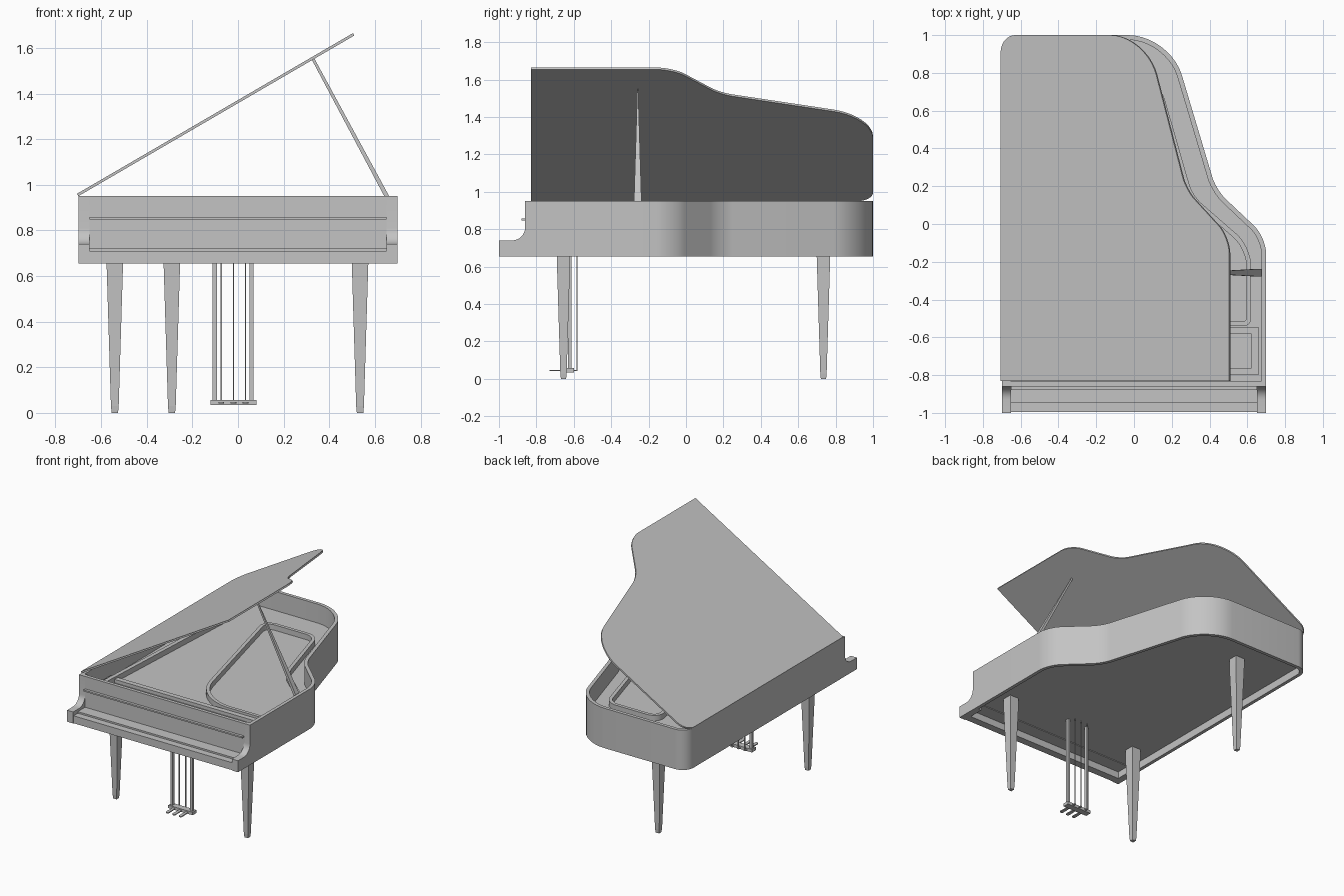
import bpy, bmesh, math
from mathutils import Vector, Matrix

cube = bpy.data.objects.get("Cube")
if cube:
    bpy.data.objects.remove(cube, do_unlink=True)

grey = bpy.data.materials.new("plain grey")
grey.use_nodes = True
COLOUR = (0.55, 0.55, 0.55, 1)
grey.diffuse_color = COLOUR
grey.node_tree.nodes["Principled BSDF"].inputs["Base Color"].default_value = COLOUR


def finish(name, bm, smooth=False):
    bmesh.ops.recalc_face_normals(bm, faces=bm.faces)
    mesh = bpy.data.meshes.new(name)
    bm.to_mesh(mesh)
    bm.free()
    mesh.materials.append(grey)
    obj = bpy.data.objects.new(name, mesh)
    bpy.context.collection.objects.link(obj)
    if smooth:
        bpy.ops.object.select_all(action='DESELECT')
        obj.select_set(True)
        bpy.context.view_layer.objects.active = obj
        bpy.ops.object.shade_smooth_by_angle(angle=math.radians(30))
    return obj


def fillet(corners, steps=10):
    """Round each (x, y, tangent length) corner of a closed loop."""
    out = []
    for i, (x, y, t) in enumerate(corners):
        p = Vector((x, y))
        if t == 0:
            out.append(p)
            continue
        a = p + (Vector(corners[i - 1][:2]) - p).normalized() * t
        b = p + (Vector(corners[(i + 1) % len(corners)][:2]) - p).normalized() * t
        ha, hb = a.lerp(p, 0.55), b.lerp(p, 0.55)
        for k in range(steps + 1):
            u = k / steps
            v = 1 - u
            out.append(a * v**3 + ha * 3 * v * v * u + hb * 3 * v * u * u + b * u**3)
    return out


def inset(loop, d):
    """Move a clockwise loop inward by d."""
    out = []
    for i, p in enumerate(loop):
        e1 = (p - loop[i - 1]).normalized()
        e2 = (loop[(i + 1) % len(loop)] - p).normalized()
        n1, n2 = Vector((e1.y, -e1.x)), Vector((e2.y, -e2.x))
        out.append(p + (n1 + n2) * d / (1 + n1.dot(n2)))
    return out


def prism(name, loop, lo, hi, hole=None, axis='Z', smooth=False):
    """Extrude a loop between two levels, with an optional matching hole."""
    bm = bmesh.new()

    def ring(pts, h):
        return [bm.verts.new((p[0], p[1], h) if axis == 'Z' else (h, p[0], p[1])) for p in pts]

    def bridge(a, b):
        for i in range(len(a)):
            bm.faces.new((a[i - 1], a[i], b[i], b[i - 1]))

    bottom, top = ring(loop, lo), ring(loop, hi)
    bridge(bottom, top)
    if hole:
        hole_bottom, hole_top = ring(hole, lo), ring(hole, hi)
        bridge(hole_bottom, hole_top)
        bridge(bottom, hole_bottom)
        bridge(top, hole_top)
    else:
        bm.faces.new(bottom)
        bm.faces.new(top)
    return finish(name, bm, smooth)


def box(name, x0, x1, y0, y1, z0, z1):
    return prism(name, [(x0, y0), (x0, y1), (x1, y1), (x1, y0)], z0, z1)


def loft(name, sections):
    """Join rectangular sections given as (centre, half x, half y)."""
    bm = bmesh.new()
    rings = [[bm.verts.new((c[0] + sx * hx, c[1] + sy * hy, c[2]))
              for sx, sy in ((-1, -1), (1, -1), (1, 1), (-1, 1))] for c, hx, hy in sections]
    for a, b in zip(rings, rings[1:]):
        for i in range(4):
            bm.faces.new((a[i - 1], a[i], b[i], b[i - 1]))
    bm.faces.new(rings[0])
    bm.faces.new(rings[-1])
    return finish(name, bm)


def body_outline(front):
    return fillet([(-0.7, front, 0), (-0.7, 1, 0.09), (0.19, 1, 0.22),
                   (0.435, 0.18, 0.07), (0.7, -0.07, 0.09), (0.7, front, 0)])


# Case: curved rim open at the front, and the soundboard inside it
outer = body_outline(-0.86)
inner = inset(outer, 0.025)
prism("rim", outer + inner[::-1], 0.655, 0.95, smooth=True)
prism("soundboard", inset(outer, 0.02), 0.71, 0.81)

# Lid hinged along the straight side
lid = prism("lid", body_outline(-0.83), 0, 0.012, smooth=True)
hinge = Matrix.Translation((-0.7, 0, 0.95))
lid.data.transform(hinge @ Matrix.Rotation(math.radians(-30.2), 4, 'Y')
                   @ Matrix.Translation((0.7, 0, 0)))

# Lid prop, tapering to a point
loft("lid_prop", [((0.668, -0.258, 0.92), 0.011, 0.021), ((0.328, -0.258, 1.553), 0.007, 0.002)])

# Cheeks with a curved step down to the arms
cheek = [(-1, 0.655), (-1, 0.74), (-0.93, 0.74)]
for k in range(1, 9):
    a = math.radians(90 * k / 8)
    cheek.append((-0.93 + 0.07 * math.sin(a), 0.81 - 0.07 * math.cos(a)))
cheek += [(-0.86, 0.95), (-0.83, 0.95), (-0.83, 0.655)]
for name, x in (("right_cheek", -0.7), ("left_cheek", 0.65)):
    prism(name, cheek, x, x + 0.05, axis='X', smooth=True)

# Keyboard area
box("front_panel", -0.66, 0.66, -0.86, -0.835, 0.71, 0.95)
box("panel_ledge", -0.65, 0.65, -0.88, -0.855, 0.847, 0.858)
box("keybed", -0.65, 0.65, -0.945, -0.84, 0.705, 0.722)
box("key_slip", -0.65, 0.65, -0.995, -0.94, 0.655, 0.71)

# Inner frame: raised curved rib, tuning block and side bar
rib = fillet([(0.62, -0.54, 0.04), (0.02, -0.54, 0.28), (-0.3, 0.74, 0.1),
              (0.14, 0.74, 0.08), (0.31, 0.15, 0.06), (0.62, -0.12, 0.1)], 8)
prism("curved_rib", rib, 0.80, 0.85, hole=inset(rib, 0.025), smooth=True)
block = [Vector(p) for p in ((-0.66, -0.8), (-0.66, -0.545), (0.66, -0.545), (0.66, -0.8))]
prism("tuning_block", block, 0.80, 0.835, hole=inset(block, 0.038))
side = [(-0.64, -0.7), (-0.56, 0.85), (-0.53, 0.85), (-0.61, -0.7)]
prism("side_bar", side, 0.80, 0.85)

# Tapered legs
for name, x, y in (("front_right_leg", -0.54, -0.655), ("front_left_leg", 0.535, -0.655),
                   ("back_leg", -0.29, 0.735)):
    loft(name, [((x, y, 0), 0.014, 0.014), ((x, y, 0.03), 0.017, 0.017),
                ((x, y, 0.65), 0.036, 0.036), ((x, y, 0.72), 0.036, 0.036)])

# Pedal lyre
for name, x in (("right_post", -0.102), ("left_post", 0.06)):
    box(name, x - 0.009, x + 0.009, -0.632, -0.612, 0.05, 0.72)
box("pedal_box", -0.12, 0.08, -0.645, -0.6, 0.035, 0.057)
for i in range(3):
    x = -0.073 + 0.053 * i
    box(f"pedal_rod_{i + 1}", x - 0.003, x + 0.003, -0.585, -0.579, 0.042, 0.72)
    toe = fillet([(x - 0.007, -0.58, 0), (x + 0.007, -0.58, 0),
                  (x + 0.013, -0.73, 0.012), (x - 0.013, -0.73, 0.012)], 5)
    prism(f"pedal_{i + 1}", toe, 0.041, 0.048)
